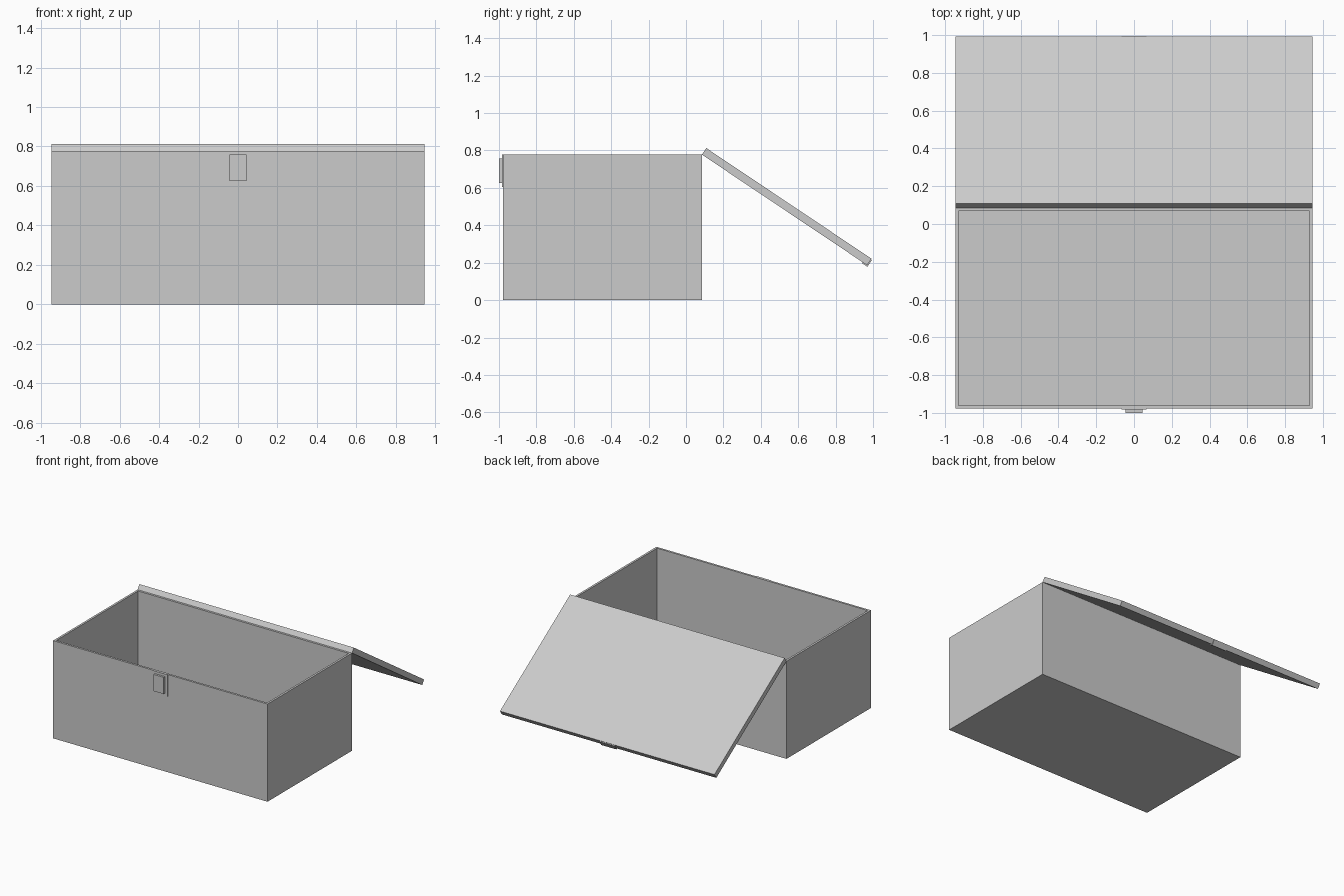
import bpy, bmesh, math
from mathutils import Matrix, Vector

if "Cube" in bpy.data.objects:
    bpy.data.objects.remove(bpy.data.objects["Cube"])


def box(name, lo, hi, matrix=None):
    """Axis-aligned box between two corners, optionally transformed."""
    lo, hi = Vector(lo), Vector(hi)
    bm = bmesh.new()
    bmesh.ops.create_cube(bm, size=1)
    bmesh.ops.scale(bm, vec=hi - lo, verts=bm.verts)
    bmesh.ops.translate(bm, vec=(lo + hi) / 2, verts=bm.verts)
    return finish(name, bm, matrix)


def finish(name, bm, matrix=None):
    mesh = bpy.data.meshes.new(name)
    bm.to_mesh(mesh)
    bm.free()
    ob = bpy.data.objects.new(name, mesh)
    bpy.context.collection.objects.link(ob)
    if matrix:
        ob.matrix_world = matrix
    return ob


W, FRONT, BACK, H, WALL = 0.945, -0.978, 0.085, 0.778, 0.024

# Open chest body: inset the top face and sink it to form walls and floor
bm = bmesh.new()
bmesh.ops.create_cube(bm, size=1)
bmesh.ops.scale(bm, vec=(2 * W, BACK - FRONT, H), verts=bm.verts)
bmesh.ops.translate(bm, vec=(0, (FRONT + BACK) / 2, H / 2), verts=bm.verts)
top = max(bm.faces, key=lambda f: f.calc_center_median().z)
bmesh.ops.inset_region(bm, faces=[top], thickness=WALL)
inner = bmesh.ops.extrude_face_region(bm, geom=[top])
floor_verts = [v for v in inner["geom"] if isinstance(v, bmesh.types.BMVert)]
bmesh.ops.translate(bm, vec=(0, 0, WALL - H), verts=floor_verts)
if top.is_valid:
    bmesh.ops.delete(bm, geom=[top], context='FACES_ONLY')
bmesh.ops.recalc_face_normals(bm, faces=bm.faces)
finish("chest_body", bm)

# Lid swung open about the top back edge
hinge = Matrix.Translation((0, BACK, H)) @ Matrix.Rotation(math.radians(-33.8), 4, 'X')
L = BACK - FRONT
box("lid", (-W, 0, 0), (W, L, 0.042), hinge)

# Latch: plate on the lid edge, plate and lock on the front
box("lid_latch_plate", (-0.067, L - 0.03, -0.006), (0.067, L + 0.006, 0.038), hinge)
box("front_latch_plate", (-0.067, FRONT - 0.005, 0.605), (0.067, FRONT + 0.01, H))
box("lock", (-0.044, -1.0, 0.625), (0.044, FRONT, 0.758))
